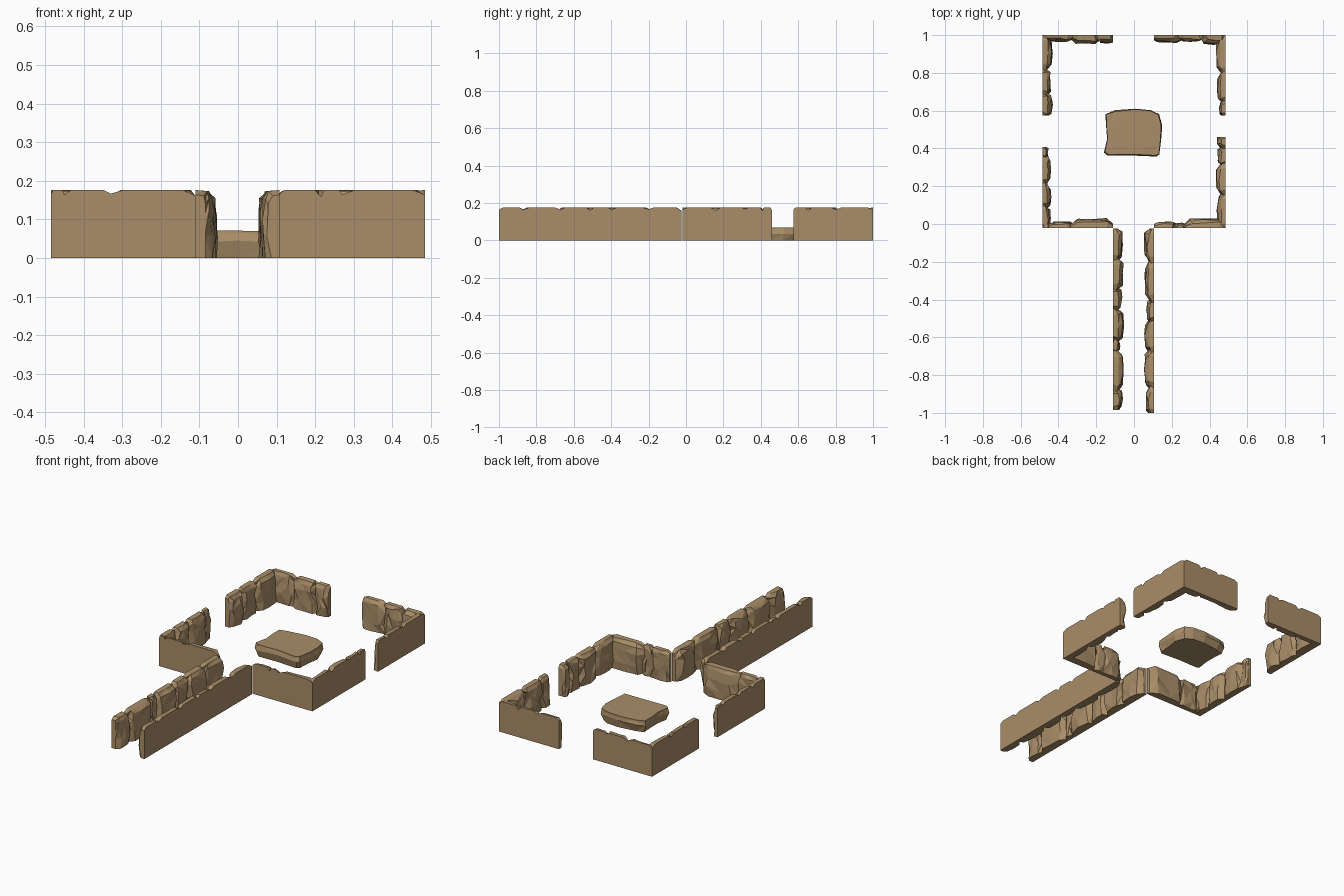
import bpy, bmesh, random
from mathutils import Vector

if "Cube" in bpy.data.objects:
    bpy.data.objects.remove(bpy.data.objects["Cube"])

random.seed(7)
H = 0.176

rock = bpy.data.materials.new("sandstone")
rock.diffuse_color = (0.40, 0.27, 0.14, 1)
rock.use_nodes = True
rock.node_tree.nodes["Principled BSDF"].inputs["Base Color"].default_value = rock.diffuse_color


def jit(a):
    return random.uniform(-a, a)


def finish(name, bm):
    bmesh.ops.triangulate(bm, faces=bm.faces[:])
    bmesh.ops.recalc_face_normals(bm, faces=bm.faces[:])
    me = bpy.data.meshes.new(name)
    bm.to_mesh(me)
    bm.free()
    me.materials.append(rock)
    bpy.context.collection.objects.link(bpy.data.objects.new(name, me))


def loft(bm, rings):
    loops = [[bm.verts.new(p) for p in r] for r in rings]
    for a, b in zip(loops, loops[1:]):
        for i in range(len(a)):
            j = (i + 1) % len(a)
            quad = (a[i], a[j], b[j], b[i])
            # alternate diagonals for a faceted look
            if random.random() < 0.5:
                bm.faces.new((quad[0], quad[1], quad[2]))
                bm.faces.new((quad[0], quad[2], quad[3]))
            else:
                bm.faces.new((quad[0], quad[1], quad[3]))
                bm.faces.new((quad[1], quad[2], quad[3]))
    bm.faces.new(loops[0])
    bm.faces.new(loops[-1])


def wall(name, axis, base, inward, start, boulders):
    """Flat outer face at base; rough boulders (end, depth) bulge inward."""
    # stations along the wall: (position, depth, top height)
    st = [(start, boulders[0][1] * 0.6, H - 0.012)]
    s = start
    for end, d in boulders:
        w = end - s
        st += [(s + 0.15 * w, d * 0.88, H), (s + 0.5 * w, d * 0.97, H),
               (s + 0.85 * w, d * 0.92, H)]
        st.append((end, min(d * 0.6, 0.024), H - random.uniform(0.008, 0.018)))
        s = end
    rings = []
    lo, hi = start, s
    for k, (t, d, h) in enumerate(st):
        is_end = k in (0, len(st) - 1)
        slip = 0 if is_end else 0.013
        prof = [(0, 0, 0), (0, h, 0)]
        for z, f in ((h - 0.003, 0.6), (h - 0.022, 0.9), (0.112, 0.98),
                     (0.055, 1.0), (0, 0.95)):
            zz = z + (jit(0.014) if 0.03 < z < 0.13 else 0)
            prof.append((d * f + jit(0.006), zz, jit(slip)))
        ring = []
        for depth, z, shift in prof:
            u = min(hi, max(lo, t + shift))
            v = base + inward * max(depth, 0.006)if depth else base
            ring.append(Vector((u, v, z)) if axis == "x" else Vector((v, u, z)))
        rings.append(ring)
    bm = bmesh.new()
    loft(bm, rings)
    finish(name, bm)


# Chamber walls
wall("front_wall_left", "x", -0.02, 1, -0.485,
     [(-0.45, .035), (-0.33, .032), (-0.11, .050)])
wall("front_wall_right", "x", -0.02, 1, 0.105,
     [(0.215, .033), (0.27, .026), (0.485, .052)])
wall("back_wall_left", "x", 1.0, -1, -0.485,
     [(-0.325, .033), (-0.19, .048), (-0.11, .042)])
wall("back_wall_right", "x", 1.0, -1, 0.105,
     [(0.24, .040), (0.36, .035), (0.485, .048)])
wall("left_wall_back", "y", -0.485, 1, 0.575,
     [(0.69, .052), (0.82, .046), (1.0, .054)])
wall("left_wall_front", "y", -0.485, 1, -0.02,
     [(0.09, .042), (0.21, .046), (0.36, .045), (0.408, .03)])
wall("right_wall_back", "y", 0.485, -1, 0.575,
     [(0.65, .034), (0.80, .045), (1.0, .053)])
wall("right_wall_front", "y", 0.485, -1, -0.02,
     [(0.16, .045), (0.32, .052), (0.41, .042), (0.46, .044)])

# Entrance corridor
wall("corridor_wall_left", "y", -0.11, 1, -0.985,
     [(-0.88, .048), (-0.67, .056), (-0.62, .035), (-0.45, .054),
      (-0.34, .046), (-0.19, .056), (-0.025, .052)])
wall("corridor_wall_right", "y", 0.107, -1, -1.0,
     [(-0.87, .046), (-0.67, .054), (-0.51, .052), (-0.40, .040),
      (-0.20, .050), (-0.025, .054)])

# Central stone slab
outline = [(-.15, .58), (-.10, .602), (.01, .612), (.09, .602), (.132, .58),
           (.15, .52), (.142, .45), (.135, .37), (.12, .357), (0, .363),
           (-.14, .36), (-.158, .38), (-.142, .45), (-.148, .52)]
rings = []
for z, f, j in ((0, .92, .004), (.04, 1.0, .002), (.062, .96, .005)):
    rings.append([(x * f + jit(j), .485 + (y - .485) * f + jit(j),
                   z + (jit(.007) if z else 0)) for x, y in outline])
bm = bmesh.new()
loft(bm, rings)
# slightly crowned, irregular top
bm.faces.ensure_lookup_table()
top = bm.faces[-1]
inner = bmesh.ops.inset_individual(bm, faces=[top], thickness=0.05)
for v in top.verts:
    v.co.z = 0.069 + jit(0.002)
finish("stone_slab", bm)
